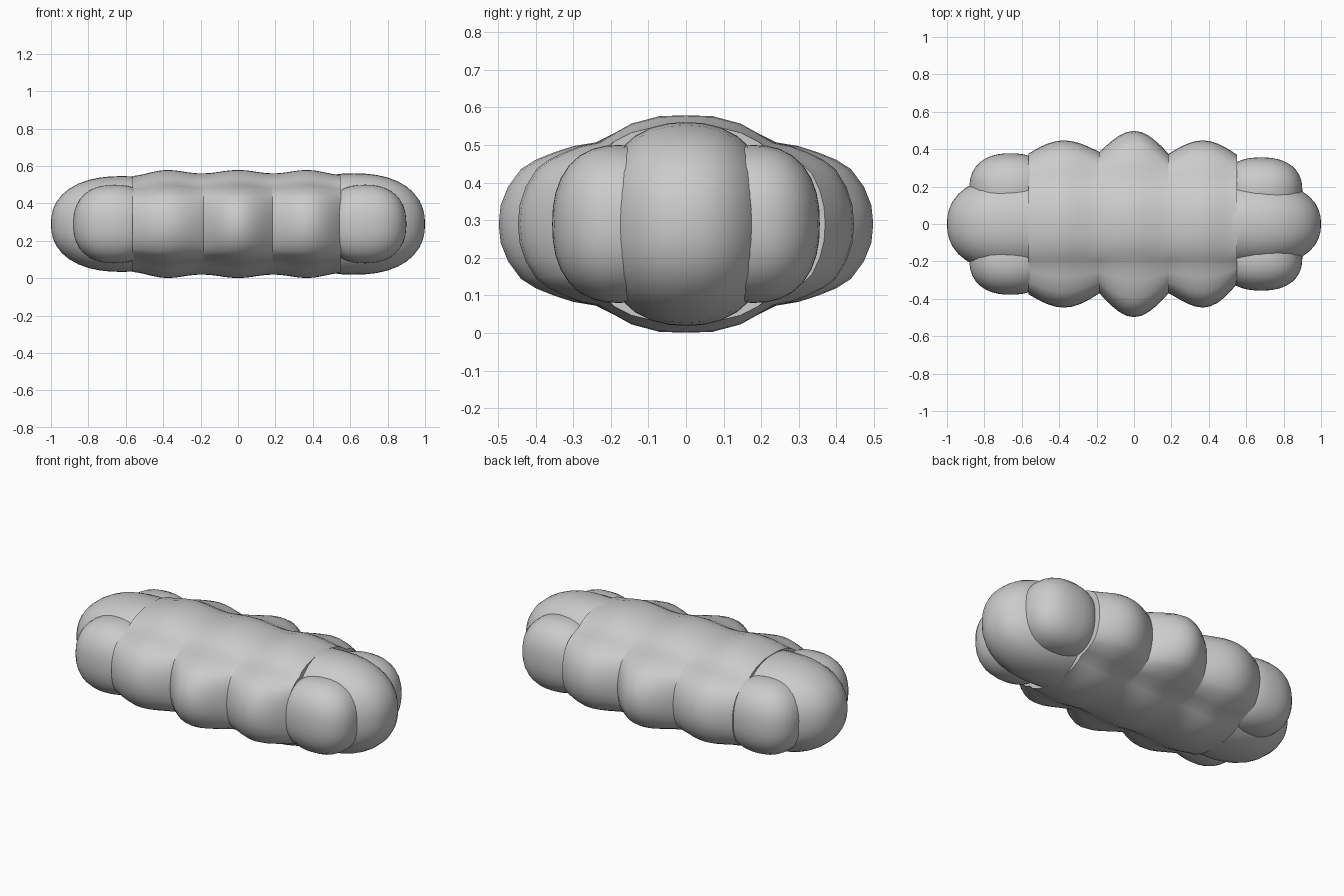
import bpy, bmesh, math
from mathutils import Vector

if "Cube" in bpy.data.objects:
    bpy.data.objects.remove(bpy.data.objects["Cube"])

ZC = 0.29  # height of the horizontal symmetry plane


def finish(name, bm, angle=40):
    bmesh.ops.recalc_face_normals(bm, faces=bm.faces)
    me = bpy.data.meshes.new(name)
    bm.to_mesh(me)
    bm.free()
    ob = bpy.data.objects.new(name, me)
    bpy.context.collection.objects.link(ob)
    bpy.ops.object.select_all(action='DESELECT')
    ob.select_set(True)
    bpy.context.view_layer.objects.active = ob
    bpy.ops.object.shade_smooth_by_angle(angle=math.radians(angle))
    return ob


def rounded_lobe(name, center, radii, p):
    """Slightly boxy ellipsoid with its poles along x."""
    bm = bmesh.new()
    bmesh.ops.create_uvsphere(bm, u_segments=32, v_segments=20, radius=1)
    for v in bm.verts:
        d = Vector((v.co.z, v.co.x, v.co.y))
        k = sum(abs(c) ** p for c in d) ** (-1 / p)
        v.co = Vector([center[i] + d[i] * k * radii[i] for i in range(3)])
    return finish(name, bm, 60)


# Quarter cross-section of the middle lobe: (y, height above centre plane)
QUARTER = [(0, .29), (.07, .288), (.145, .268), (.19, .243), (.24, .218),
           (.30, .208), (.35, .192), (.40, .172), (.44, .147),
           (.475, .1), (.495, .05), (.5, 0)]
# Creases between lobes: x, +y width, -y width, half height
SEAMS = [(-.565, .375, .375, .257), (-.185, .385, .37, .271),
         (.185, .375, .37, .271), (.55, .37, .32, .263)]
PEAKS = [.447, .498, .447]


def section(bm, x, wide_pos, wide_neg, height):
    half = QUARTER + [(y, -z) for y, z in QUARTER[-2::-1]]
    ring = [(y, z, wide_pos) for y, z in half]
    ring += [(-y, z, wide_neg) for y, z in half[-2:0:-1]]
    verts = []
    for y, z, w in ring:
        a = abs(y)
        if a > .19:
            a = .19 + (a - .19) * (w - .19) / .31
        verts.append(bm.verts.new((x, math.copysign(a, y), ZC + z * height / .29)))
    return verts


# Central body: three lobes swept along x with sharp side creases
bm = bmesh.new()
rings = []
STEPS = 14
for i, peak in enumerate(PEAKS):
    a, b = SEAMS[i], SEAMS[i + 1]
    for k in range(STEPS + (i == 2)):
        t = (1 - math.cos(math.pi * k / STEPS)) / 2
        base = [a[j] + (b[j] - a[j]) * t for j in range(4)]
        bulge = math.sin(math.pi * t)
        rings.append(section(bm, base[0],
                             base[1] + (peak - base[1]) * bulge,
                             base[2] + (peak - base[2]) * bulge,
                             base[3] + (.289 - base[3]) * bulge ** 2))
for r, s in zip(rings, rings[1:]):
    n = len(r)
    for j in range(n):
        bm.faces.new((r[j], r[(j + 1) % n], s[(j + 1) % n], s[j]))
bm.faces.new(rings[0])
bm.faces.new(rings[-1])
finish("central_body", bm)

# Rounded ends
rounded_lobe("left_end", (-.62, 0, ZC), (.38, .26, .256), 2.3)
rounded_lobe("right_end", (.62, 0, ZC), (.38, .235, .271), 2.3)

# Side bulges beside each end
for side, label in ((1, "back"), (-1, "front")):
    rounded_lobe(f"left_{label}_bulge", (-.66, side * .19, ZC), (.22, .188, .21), 2.35)
    rounded_lobe(f"right_{label}_bulge", (.68, side * .18, ZC),
                 (.22, .176, .21), 2.35)
